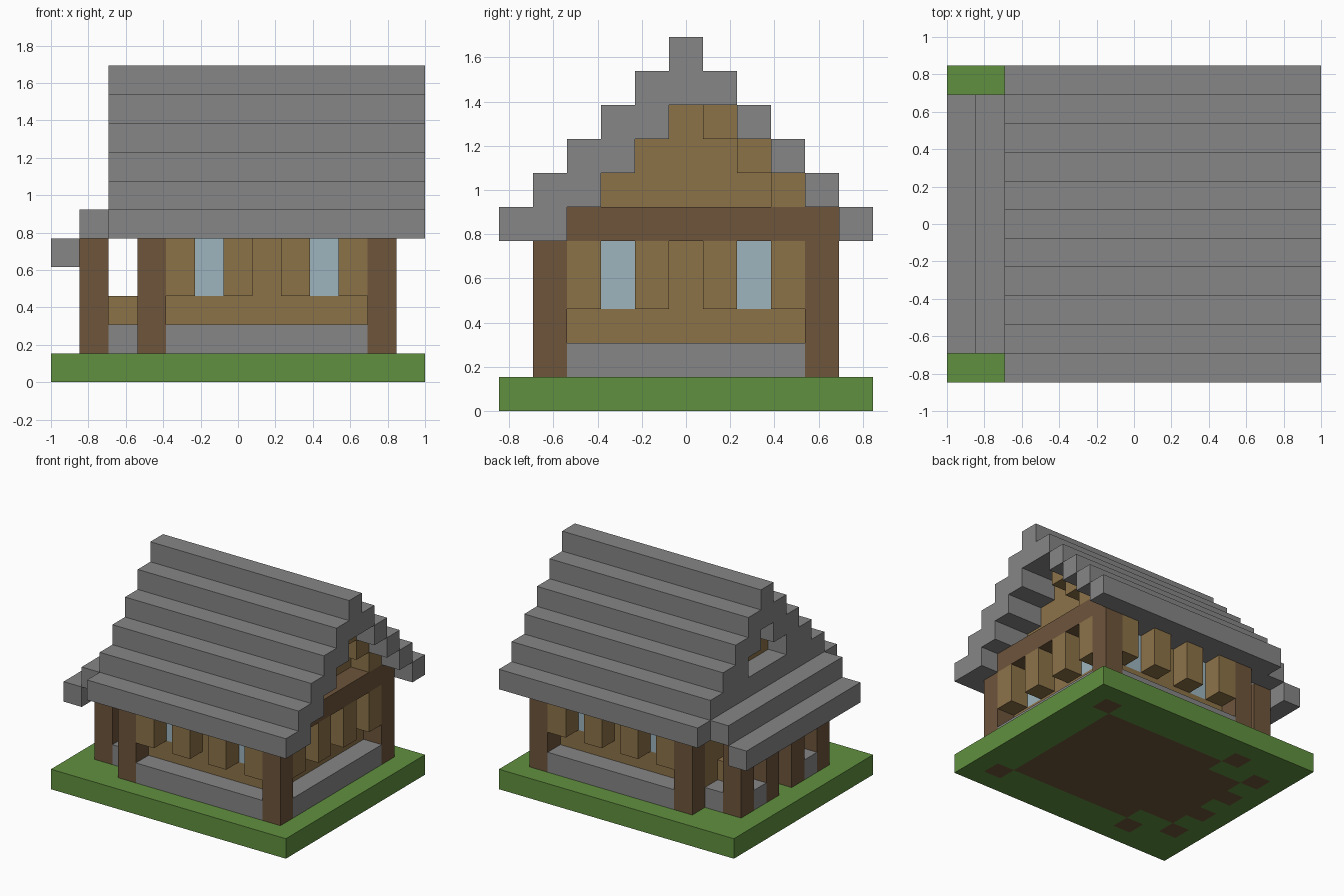
import bpy, bmesh
from itertools import product
from mathutils import Vector

if "Cube" in bpy.data.objects:
    bpy.data.objects.remove(bpy.data.objects["Cube"])

NX, NY = 13, 11
U = 2 / NX  # one block


def material(name, rgb):
    m = bpy.data.materials.new(name)
    m.use_nodes = True
    m.diffuse_color = (*rgb, 1)
    m.node_tree.nodes["Principled BSDF"].inputs["Base Color"].default_value = (*rgb, 1)
    return m


grass = material("grass green", (0.12, 0.28, 0.05))
stone = material("stone grey", (0.24, 0.24, 0.24))
plank = material("light plank", (0.265, 0.17, 0.066))
log = material("dark log", (0.155, 0.09, 0.044))
glass = material("pale glass", (0.34, 0.46, 0.52))


def box(xs, ys, zs):
    """Set of block cells; each argument is one index or an inclusive pair."""
    spans = [range(s, s + 1) if isinstance(s, int) else range(s[0], s[1] + 1)
             for s in (xs, ys, zs)]
    return set(product(*spans))


def mirror(cells):
    """Add the same cells on the other side, front to back."""
    return cells | {(x, NY - 1 - y, z) for x, y, z in cells}


def blocks(name, cells, mat):
    """Join cells into one mesh that keeps only its outer faces."""
    bm = bmesh.new()
    for cell in sorted(cells):
        for axis, side in product(range(3), (0, 1)):
            near = list(cell)
            near[axis] += 2 * side - 1
            if tuple(near) in cells:
                continue
            ring = []
            for b, c in ((0, 0), (1, 0), (1, 1), (0, 1)):
                p = Vector(cell)
                p[axis] += side
                p[(axis + 1) % 3] += b
                p[(axis + 2) % 3] += c
                ring.append(bm.verts.new(((p.x - NX / 2) * U, (p.y - NY / 2) * U, p.z * U)))
            bm.faces.new(ring if side else ring[::-1])
    bmesh.ops.remove_doubles(bm, verts=bm.verts, dist=U / 100)
    bmesh.ops.dissolve_limit(bm, angle_limit=0.01, verts=bm.verts, edges=bm.edges)
    mesh = bpy.data.meshes.new(name)
    bm.to_mesh(mesh)
    bm.free()
    mesh.materials.append(mat)
    obj = bpy.data.objects.new(name, mesh)
    bpy.context.collection.objects.link(obj)


# Floor, pillars and lawn
floor = box((4, 10), (2, 8), 0) | box((2, 3), (3, 7), 0)
pillars = mirror(box(11, 1, (0, 5)) | box(3, 1, (0, 4)) | box(1, 2, (0, 4)) | box(1, 4, (0, 4)))
blocks("floor", floor, log)
blocks("pillars", pillars, log)
blocks("lawn", box((0, 12), (0, 10), 0) - floor - pillars, grass)
blocks("gable_beam", box(11, (2, 8), 5), log)

# Stone footing between the pillars
footing = mirror(box((4, 10), 1, 1) | box(2, 2, 1) | box(1, 3, 1)) | box(11, (2, 8), 1)
blocks("stone_footing", footing, stone)

# Windows with shutters at both sides
windows, shutters = set(), set()
for x in (5, 9):
    windows |= mirror(box(x, 2, (3, 4)))
    for s in (x - 1, x + 1):
        shutters |= mirror(box(s, 1, (3, 4)))
windows |= mirror(box(10, 3, (3, 4)))
shutters |= mirror(box(11, 2, (3, 4)) | box(11, 4, (3, 4)))
blocks("windows", windows, glass)
blocks("shutters", shutters, plank)

# Plank walls with a doorway towards the porch
walls = mirror(box((3, 10), 2, (1, 5))) | box(10, (2, 8), (1, 5)) | box(3, (2, 8), (1, 5))
walls -= windows | box(3, 5, (1, 3))
blocks("walls", walls, plank)
blocks("porch_rail", mirror(box(2, 3, (1, 2))), plank)

# Stepped gables
gables, gable_trim = set(), set()
for z in (6, 7, 8):
    for x in (3, 10):
        gables |= box(x, (z - 3, 13 - z), z)
    gable_trim |= box(11, 14 - z, z)
blocks("gables", gables, plank)
blocks("gable_trim", gable_trim, plank)

# Stepped main roof: two blocks thick, thinner at the rear of one end
roof = box((2, 12), 5, 10) | box((2, 12), (4, 6), 9)
for z in range(5, 9):
    roof |= box((2, 12), (z - 5, z - 4), z)
    roof |= box((2, 12), 15 - z, z) | box((2, 10), 14 - z, z)
blocks("main_roof", roof - pillars - walls, stone)

# Porch roof rising towards the gable
porch_roof = box(0, (1, 9), 4) | box(1, (1, 9), 5) | box(2, (3, 7), 6)
blocks("porch_roof", porch_roof, stone)
